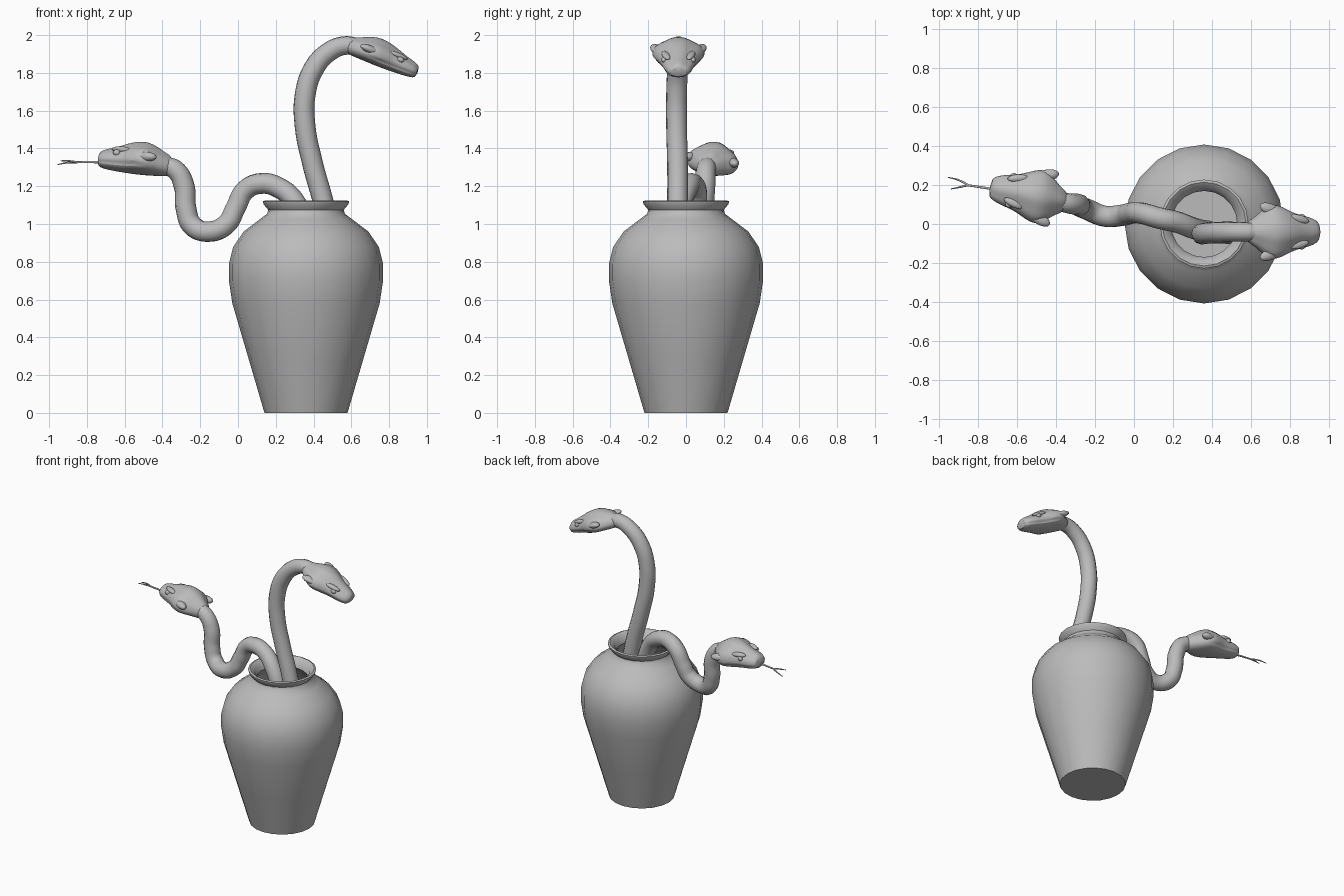
import bpy, bmesh, math
from mathutils import Matrix, Vector

cube = bpy.data.objects.get("Cube")
if cube:
    bpy.data.objects.remove(cube, do_unlink=True)

grey = bpy.data.materials.new("plain grey")
grey.use_nodes = True
tone = (0.5, 0.5, 0.5, 1)
grey.diffuse_color = tone
grey.node_tree.nodes["Principled BSDF"].inputs["Base Color"].default_value = tone


def add_mesh(name, bm, matrix=None, subdivide=0, angle=40):
    bmesh.ops.recalc_face_normals(bm, faces=bm.faces)
    mesh = bpy.data.meshes.new(name)
    bm.to_mesh(mesh)
    bm.free()
    obj = bpy.data.objects.new(name, mesh)
    bpy.context.collection.objects.link(obj)
    mesh.materials.append(grey)
    if matrix:
        obj.matrix_world = matrix
    if subdivide:
        obj.modifiers.new("rounding", "SUBSURF").levels = subdivide
    bpy.ops.object.select_all(action="DESELECT")
    obj.select_set(True)
    bpy.context.view_layer.objects.active = obj
    bpy.ops.object.shade_smooth_by_angle(angle=math.radians(angle))
    return obj


def loft(rings):
    """Bridge closed rings of equal size and cap both ends."""
    bm = bmesh.new()
    rows = [[bm.verts.new(p) for p in ring] for ring in rings]
    for a, b in zip(rows, rows[1:]):
        for i in range(len(a)):
            j = (i + 1) % len(a)
            bm.faces.new((a[i], a[j], b[j], b[i]))
    bm.faces.new(rows[0])
    bm.faces.new(rows[-1])
    return bm


def tube(name, path, radius):
    """Round tube through (x, y, z, thickness) points."""
    curve = bpy.data.curves.new(name, "CURVE")
    curve.dimensions = "3D"
    curve.bevel_depth = radius
    curve.bevel_resolution = 4
    curve.resolution_u = 8
    curve.use_fill_caps = True
    spline = curve.splines.new("BEZIER")
    spline.bezier_points.add(len(path) - 1)
    for point, (x, y, z, thick) in zip(spline.bezier_points, path):
        point.co = (x, y, z)
        point.radius = thick
        point.handle_left_type = point.handle_right_type = "AUTO"
    curve.materials.append(grey)
    obj = bpy.data.objects.new(name, curve)
    bpy.context.collection.objects.link(obj)
    return obj


# Vase: outer wall, flared lip, then the inner wall down to the floor
VASE_X, SIDES = 0.36, 20
profile = [(0.22, 0), (0.305, 0.29), (0.39, 0.58), (0.408, 0.7), (0.408, 0.79),
           (0.385, 0.88), (0.33, 0.96), (0.245, 1.025), (0.205, 1.055),
           (0.2, 1.075), (0.225, 1.105), (0.228, 1.12), (0.215, 1.125),
           (0.185, 1.105), (0.17, 1.06), (0.23, 1.0), (0.31, 0.94),
           (0.375, 0.8), (0.36, 0.58), (0.2, 0.04)]
rings = []
for r, z in profile:
    angles = [math.tau * i / SIDES for i in range(SIDES)]
    rings.append([(VASE_X + r * math.cos(a), r * math.sin(a), z) for a in angles])
add_mesh("vase", loft(rings), angle=50)

# Snake bodies
tube("tall_snake_body", [
    (0.51, -0.05, 0.85, 1), (0.45, -0.045, 1.12, 1), (0.395, -0.045, 1.32, 1),
    (0.355, -0.05, 1.52, 1), (0.355, -0.05, 1.68, 1), (0.4, -0.045, 1.82, 1),
    (0.48, -0.04, 1.91, 0.95), (0.57, -0.04, 1.945, 0.9),
    (0.65, -0.04, 1.93, 0.85)], 0.055)
tube("low_snake_body", [
    (0.39, -0.04, 0.9, 1), (0.3, -0.02, 1.12, 1), (0.22, 0.01, 1.19, 1),
    (0.13, 0.03, 1.215, 1), (0.04, 0.055, 1.18, 1), (-0.015, 0.055, 1.08, 1),
    (-0.06, 0.045, 1.0, 1), (-0.15, 0.04, 0.96, 1), (-0.24, 0.075, 0.99, 1),
    (-0.275, 0.09, 1.08, 1), (-0.285, 0.1, 1.2, 1), (-0.33, 0.105, 1.285, 0.95),
    (-0.41, 0.12, 1.315, 0.85)], 0.055)


# Head stations: distance, half width, top, bottom
STATIONS = [(0, 0.05, 0.05, -0.05), (0.06, 0.075, 0.078, -0.052),
            (0.12, 0.14, 0.115, -0.053), (0.17, 0.145, 0.125, -0.054),
            (0.23, 0.115, 0.115, -0.053), (0.28, 0.092, 0.095, -0.05),
            (0.33, 0.084, 0.075, -0.046), (0.38, 0.066, 0.063, -0.04),
            (0.41, 0.05, 0.045, -0.03)]


def head_ring(s, width, top, bottom, count=24):
    ring = []
    for i in range(count):
        a = math.tau * i / count
        c, n = math.cos(a), math.sin(a)
        y, z = width * c, (top * n if n > 0 else -bottom * n)
        # raised crown with hollows beside it
        if n > 0.5 and abs(c) > 0.4:
            z *= 0.9
        # mouth groove below the upper lip
        if s > 0.13 and -0.3 < n < -0.2:
            y *= 0.87
        ring.append((s, y, z))
    return ring


def snake_head(name, origin, pitch, yaw, roll, height):
    place = (Matrix.Translation(origin) @ Matrix.Rotation(math.radians(yaw), 4, "Z")
             @ Matrix.Rotation(math.radians(-pitch), 4, "Y")
             @ Matrix.Rotation(math.radians(roll), 4, "X")
             @ Matrix.Diagonal((1, 1, height, 1)))
    add_mesh(name, loft([head_ring(*st) for st in STATIONS]), place, 1, 60)
    # eyes, brows and rear cheek points on both sides
    features = {"eye": ((0.3, 0.077, 0.042), (0.019, 0.014, 0.017), 0),
                "brow": ((0.28, 0.066, 0.062), (0.055, 0.02, 0.016), -14),
                "cheek": ((0.13, 0.115, 0.03), (0.06, 0.03, 0.025), -20)}
    for part, (spot, size, turn) in features.items():
        for side, label in ((1, "left"), (-1, "right")):
            bm = bmesh.new()
            bmesh.ops.create_uvsphere(bm, u_segments=16, v_segments=10, radius=1)
            local = (Matrix.Translation((spot[0], side * spot[1], spot[2]))
                     @ Matrix.Rotation(math.radians(side * turn), 4, "Z")
                     @ Matrix.Diagonal((*size, 1)))
            bmesh.ops.transform(bm, matrix=local, verts=bm.verts)
            add_mesh(f"{name}_{label}_{part}", bm, place, angle=60)


snake_head("tall_snake_head", Vector((0.57, -0.04, 1.95)), -22, 0, 0, 0.83)
snake_head("low_snake_head", Vector((-0.34, 0.11, 1.3)), 5, 169, 8, 1)

# Forked tongue
tube("tongue", [(-0.7, 0.175, 1.325, 1), (-0.78, 0.188, 1.328, 1),
                (-0.86, 0.2, 1.327, 0.9)], 0.006)
tube("tongue_fork_back", [(-0.85, 0.2, 1.327, 0.9), (-0.9, 0.225, 1.325, 0.8),
                          (-0.955, 0.24, 1.315, 0.4)], 0.006)
tube("tongue_fork_front", [(-0.85, 0.2, 1.327, 0.9), (-0.89, 0.19, 1.333, 0.8),
                           (-0.94, 0.18, 1.335, 0.4)], 0.006)
